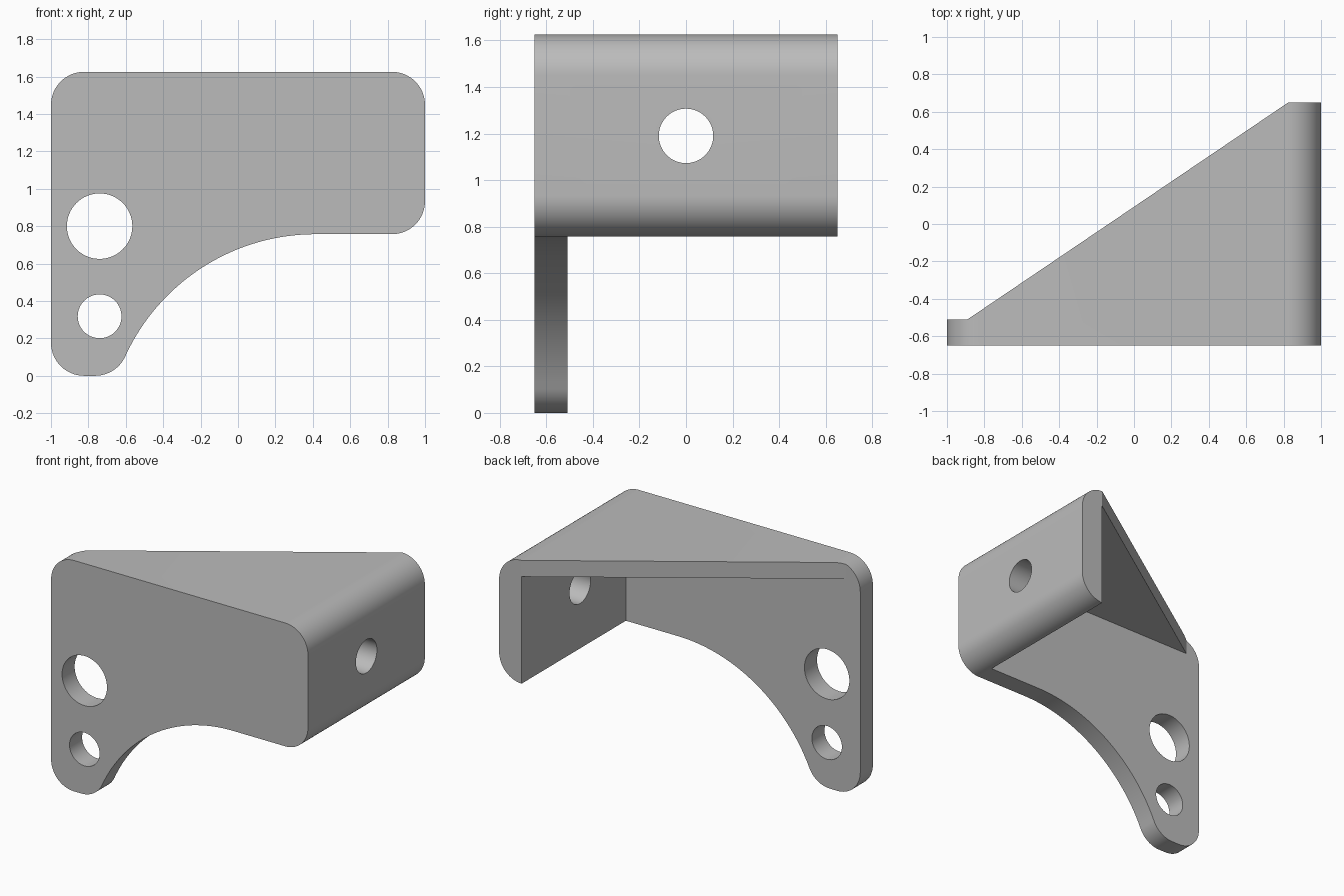
import bpy, bmesh
from math import radians, cos, sin, pi

cube = bpy.data.objects.get("Cube")
if cube:
    bpy.data.objects.remove(cube, do_unlink=True)

WALL = 0.14        # front plate thickness
FRONT, BACK = -0.65, 0.65
INNER_X, INNER_Z = 0.825, 1.51
R = 0.177          # outer corner radius
TOP, LOW = 1.625, 0.757

grey = bpy.data.materials.new("plain grey")
grey.use_nodes = True
colour = (0.5, 0.5, 0.5, 1)
grey.diffuse_color = colour
grey.node_tree.nodes["Principled BSDF"].inputs["Base Color"].default_value = colour


def arc(cx, cz, r, start, end, steps=16):
    angles = [radians(start + (end - start) * i / steps) for i in range(steps + 1)]
    return [(cx + r * cos(a), cz + r * sin(a)) for a in angles]


def prism(name, points, place, shift):
    """Extrude a flat outline; place maps each 2D point into space."""
    bm = bmesh.new()
    face = bm.faces.new([bm.verts.new(place(*p)) for p in points])
    moved = bmesh.ops.extrude_face_region(bm, geom=[face])["geom"]
    bmesh.ops.translate(bm, vec=shift,
                        verts=[v for v in moved if isinstance(v, bmesh.types.BMVert)])
    bmesh.ops.recalc_face_normals(bm, faces=bm.faces)
    mesh = bpy.data.meshes.new(name)
    bm.to_mesh(mesh)
    bm.free()
    mesh.materials.append(grey)
    obj = bpy.data.objects.new(name, mesh)
    bpy.context.collection.objects.link(obj)
    return obj


def cut(body, cutter):
    mod = body.modifiers.new(cutter.name, "BOOLEAN")
    mod.operation, mod.solver, mod.object = "DIFFERENCE", "EXACT", cutter
    cutter.hide_render = True
    bpy.context.view_layer.objects.active = body
    bpy.ops.object.modifier_apply(modifier=mod.name)
    bpy.data.objects.remove(cutter, do_unlink=True)


# Side-on outline of the bracket, with rounded corners and a swept underside
outline = (arc(1 - R, TOP - R, R, 0, 90) + arc(R - 1, TOP - R, R, 90, 180)
           + arc(R - 1, R, R, 180, 270) + arc(-0.764, R, R, -90, -24.6)
           + arc(0.415, -0.363, 1.12, 155.4, 90, 40)[1:]
           + arc(1 - R, LOW + R, R, -90, 0))
bracket = prism("bracket", outline, lambda x, z: (x, FRONT, z), (0, BACK - FRONT, 0))

# Hollow behind the front plate, below the top plate
inner_y = FRONT + WALL
cut(bracket, prism("hollow", [(-2, -1), (INNER_X, -1), (INNER_X, INNER_Z), (-2, INNER_Z)],
                   lambda x, z: (x, inner_y, z), (0, 3, 0)))

# Slanted back edge of the top plate
cut(bracket, prism("slant", [(-2, inner_y), (-0.89, inner_y), (INNER_X, BACK),
                             (INNER_X, 2), (-2, 2)],
                   lambda x, y: (x, y, -1), (0, 0, 4)))

# Bolt holes: two through the front plate, one through the side plate
for name, x, z, r in (("large_hole", -0.74, 0.80, 0.175), ("small_hole", -0.74, 0.318, 0.117)):
    cut(bracket, prism(name, arc(x, z, r, 0, 360, 64)[:-1],
                       lambda u, v: (u, -1, v), (0, 1, 0)))
cut(bracket, prism("side_hole", arc(0, 1.19, 0.117, 0, 360, 64)[:-1],
                   lambda u, v: (0.5, u, v), (1, 0, 0)))

bpy.ops.object.select_all(action="DESELECT")
bracket.select_set(True)
bpy.context.view_layer.objects.active = bracket
bpy.ops.object.shade_smooth_by_angle(angle=pi / 6)
